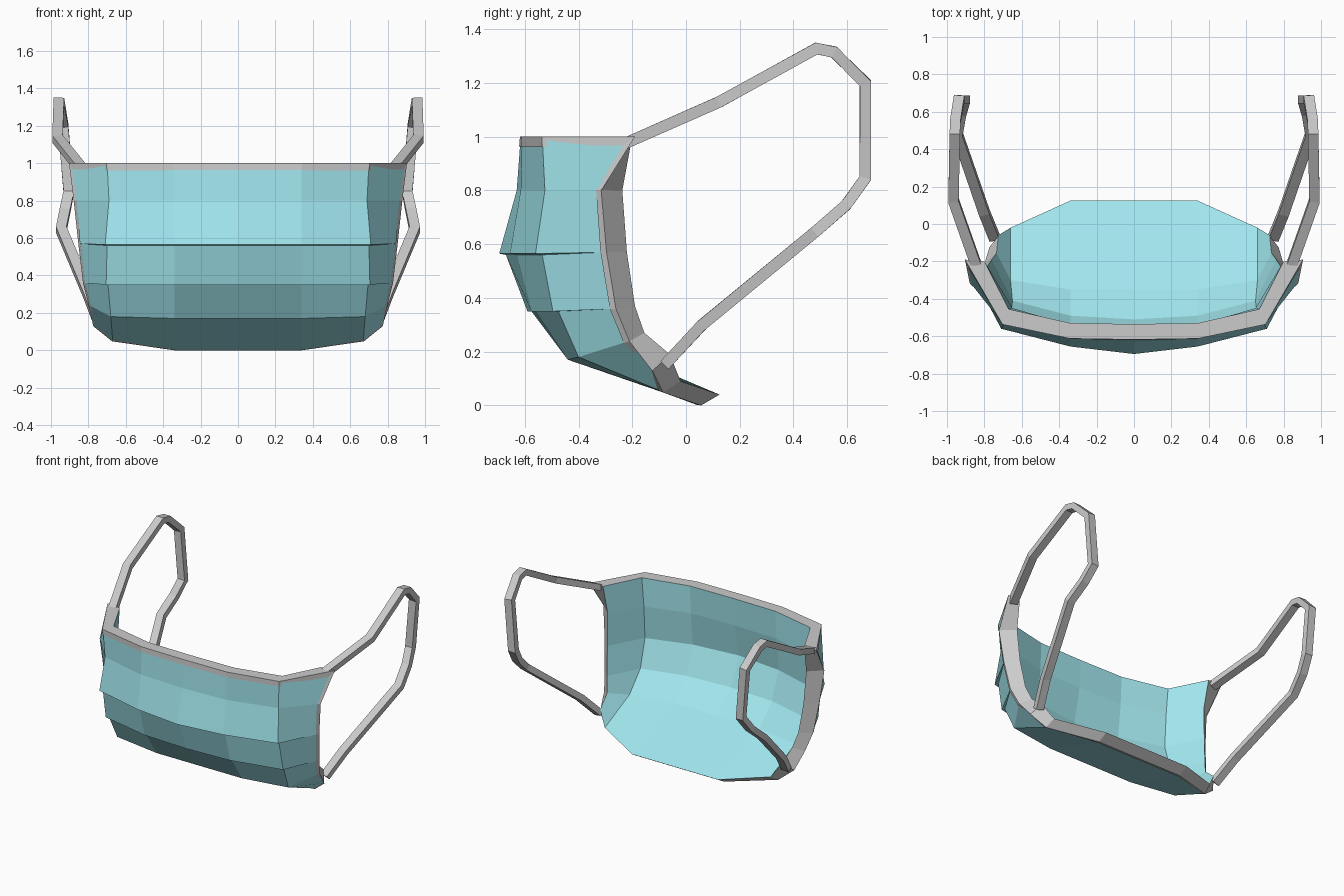
import bpy, bmesh
from mathutils import Vector as V

if "Cube" in bpy.data.objects:
    bpy.data.objects.remove(bpy.data.objects["Cube"])


def finish(name, bm, mat=None):
    """Turn a right-hand half into a mirrored object."""
    bmesh.ops.remove_doubles(bm, verts=bm.verts, dist=0.0005)
    me = bpy.data.meshes.new(name)
    bm.to_mesh(me)
    bm.free()
    ob = bpy.data.objects.new(name, me)
    bpy.context.collection.objects.link(ob)
    if mat:
        me.materials.append(mat)
    m = ob.modifiers.new("mirror", 'MIRROR')
    m.merge_threshold = 0.0005
    return ob


def add_grid(bm, rows):
    vs = [[bm.verts.new(p) for p in r] for r in rows]
    for a, b in zip(vs, vs[1:]):
        for i in range(len(a) - 1):
            bm.faces.new((a[i], b[i], b[i + 1], a[i + 1]))


def expand(table, x1):
    """Row: z, y at centre, y at x1, then the cheek point and the side edge point."""
    return [[V((0, r[1], r[0])), V((x1, r[2], r[0])), V(r[3:6]), V(r[6:9])] for r in table]


def perimeter(g):
    return g[0] + [r[3] for r in g[1:]] + g[-1][2::-1]


# Outer surface, with doubled rows at the pleats
outer = expand([
    (1.00, -.615, -.61, .70, -.535, 1.00, .90, -.19, 1.00),
    (.80, -.63, -.615, .69, -.525, .80, .875, -.315, .80),
    (.565, -.695, -.655, .71, -.56, .565, .85, -.295, .57),
    (.56, -.67, -.63, .70, -.535, .56, .85, -.295, .57),
    (.35, -.59, -.575, .705, -.495, .35, .825, -.26, .36),
    (.35, -.575, -.56, .695, -.475, .35, .825, -.26, .36),
    (.17, -.44, -.44, .68, -.40, .18, .795, -.21, .24),
    (.00, .055, .055, .67, -.085, .05, .77, -.125, .13)], .34)
# Inner lining
inner = expand([
    (1.00, -.535, -.53, .67, -.455, 1.00, .80, -.20, 1.00),
    (.80, -.55, -.54, .65, -.45, .80, .79, -.237, .80),
    (.565, -.60, -.565, .655, -.47, .565, .78, -.22, .57),
    (.37, -.51, -.49, .65, -.41, .37, .76, -.19, .37),
    (.225, -.35, -.35, .66, -.30, .22, .735, -.155, .27),
    (.04, .125, .125, .66, -.02, .09, .725, -.06, .19)], .34)

teal = bpy.data.materials.new("teal_cloth")
teal.diffuse_color = (.36, .80, .86, 1)
teal.use_nodes = True
teal.node_tree.nodes["Principled BSDF"].inputs["Base Color"].default_value = teal.diffuse_color
bm = bmesh.new()
add_grid(bm, outer)
add_grid(bm, inner[::-1])
finish("mask_panel", bm, teal)

# Grey binding: rim between both layers plus a narrow strip on the outside
plain = [r for i, r in enumerate(outer) if i not in (3, 5)]
inset = [[p.copy() for p in r] for r in plain]
last = len(plain) - 1
for i, r in enumerate(plain):
    for j, p in enumerate(r):
        if i == 0:
            inset[i][j] += (plain[1][j] - p).normalized() * .04
        if i == last:
            inset[i][j] += (plain[i - 1][j] - p).normalized() * .02
        if j == 3:
            inset[i][j] += (r[2] - p).normalized() * .025


def push(p):
    d = p - V((0, -.1, .5))
    d.x = 0 if p.x == 0 else d.x
    return p + d.normalized() * .004


ring = [[p for p in perimeter(inner)],
        [push(p) for p in perimeter(plain)],
        [push(p) for p in perimeter(inset)]]
for r in ring[1]:
    r.z = min(max(r.z, 0), 1)
bm = bmesh.new()
add_grid(bm, ring)
finish("edge_binding", bm)

# Ear loop: rectangular band swept from the top corner to the bottom corner
path = [V(p) for p in [
    (.845, -.215, .98), (.965, .125, 1.13), (.958, .485, 1.328), (.955, .55, 1.315),
    (.935, .667, 1.20), (.905, .667, .845), (.925, .595, .745), (.945, .48, .645),
    (.80, .06, .30), (.745, -.075, .155)]]
bm = bmesh.new()
sections = []
for i, p in enumerate(path):
    a = (p - path[max(i - 1, 0)]).normalized()
    b = (path[min(i + 1, len(path) - 1)] - p).normalized()
    t = (a + b).normalized()
    side = (V((1, 0, 0)) - t * t.x).normalized()
    up = t.cross(side)
    k = 1 / max(t.dot(b if b.length else a), .7)
    w, h = side * .028, up * .021 * k
    sections.append([bm.verts.new(p + q) for q in (w + h, h - w, -w - h, w - h)])
for a, b in zip(sections, sections[1:]):
    for j in range(4):
        bm.faces.new((a[j], a[(j + 1) % 4], b[(j + 1) % 4], b[j]))
bm.faces.new(sections[0][::-1])
bm.faces.new(sections[-1])
bmesh.ops.recalc_face_normals(bm, faces=bm.faces)
finish("ear_loop", bm)
